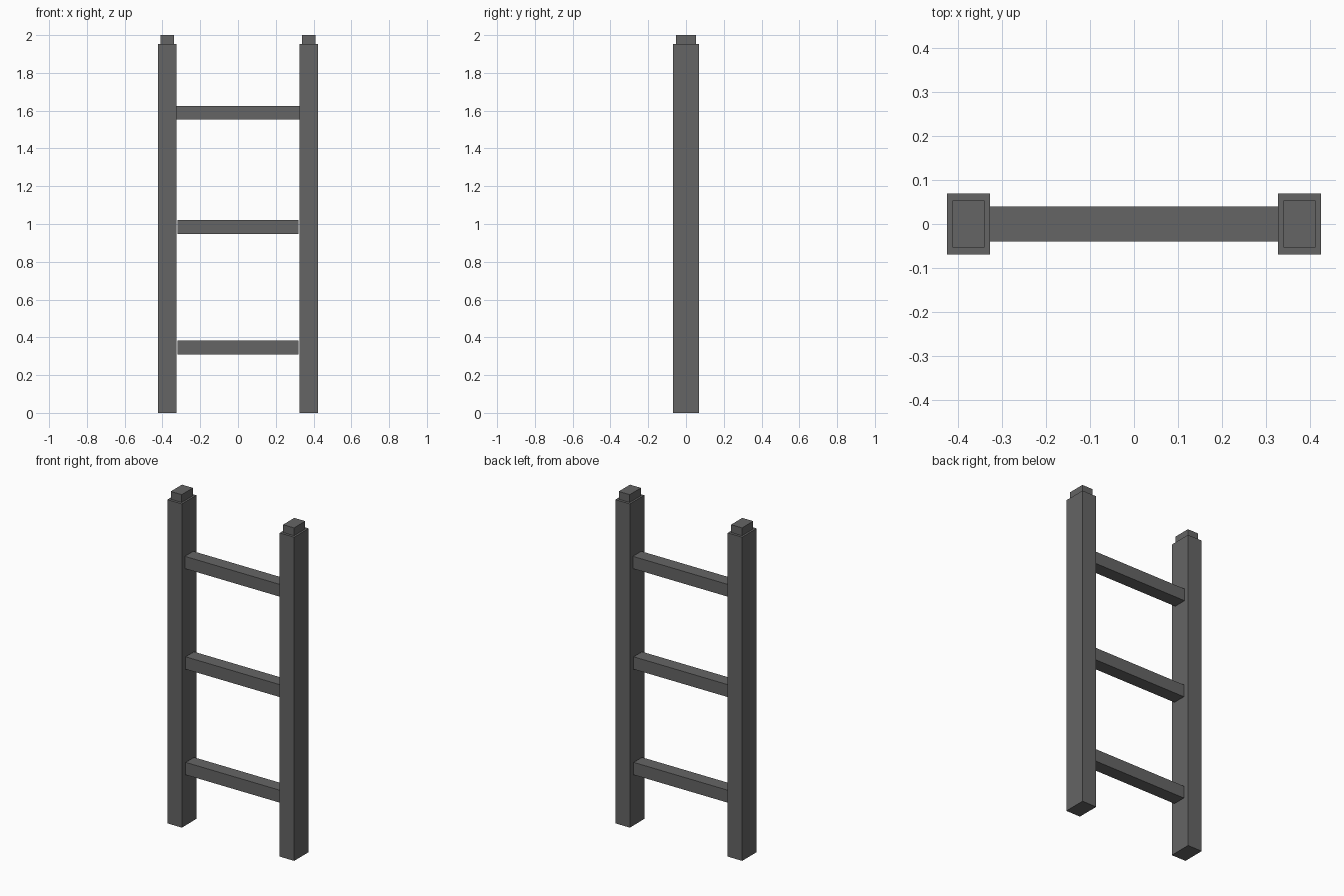
import bpy

if "Cube" in bpy.data.objects:
    bpy.data.objects.remove(bpy.data.objects["Cube"])

# Dark grey finish shared by all parts
dark = bpy.data.materials.new("dark_grey")
dark.diffuse_color = (0.13, 0.13, 0.13, 1)
dark.use_nodes = True
dark.node_tree.nodes["Principled BSDF"].inputs["Base Color"].default_value = dark.diffuse_color


def box(name, x, z0, z1, sx, sy):
    """Box centred at x, spanning z0..z1, with widths sx and sy."""
    bpy.ops.mesh.primitive_cube_add(size=1, location=(x, 0, (z0 + z1) / 2))
    ob = bpy.context.object
    ob.name = name
    ob.scale = (sx, sy, z1 - z0)
    bpy.ops.object.transform_apply(location=False, rotation=False, scale=True)
    ob.data.materials.append(dark)
    return ob


# Two square posts, each with a smaller stepped cap
for side, s in (("left", -1), ("right", 1)):
    box(f"{side}_post", s * 0.375, 0, 1.953, 0.097, 0.138)
    box(f"{side}_post_cap", s * 0.375, 1.953, 2.0, 0.073, 0.107)

# Three rungs; the lower two stop just short of the posts
for name, z0, z1, length in (("bottom_rung", 0.309, 0.384, 0.643),
                             ("middle_rung", 0.946, 1.021, 0.643),
                             ("top_rung", 1.552, 1.626, 0.653)):
    box(name, 0, z0, z1, length, 0.08)
